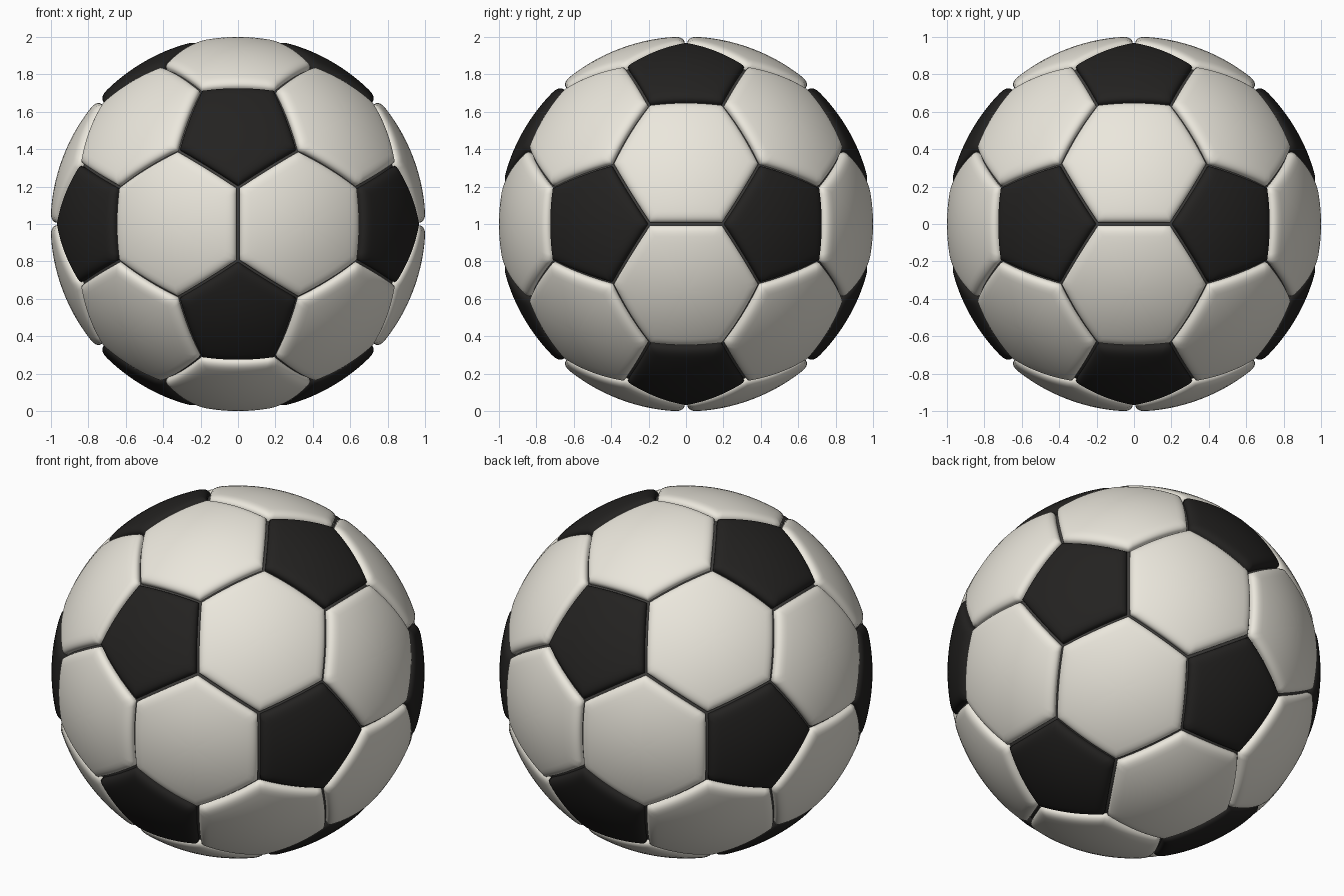
import bpy, bmesh, math
from itertools import combinations
from mathutils import Vector

if "Cube" in bpy.data.objects:
    bpy.data.objects.remove(bpy.data.objects["Cube"])

PHI = (1 + math.sqrt(5)) / 2
R = 1.0022            # the seams sit on the axes, so the ball peaks at 1.0
CENTRE = Vector((0, 0, 1))
SEG = 12              # segments along each panel side

# padded edge profile: (distance from seam, radius)
EDGE = [(0.008, 0.940), (0.008, 0.966), (0.0095, 0.975), (0.013, 0.982),
        (0.019, 0.988), (0.028, 0.9935), (0.040, 0.9972), (0.054, 0.9992), (0.070, 1.0)]


def material(name, rgb):
    m = bpy.data.materials.new(name)
    m.diffuse_color = (*rgb, 1)
    m.use_nodes = True
    m.node_tree.nodes["Principled BSDF"].inputs["Base Color"].default_value = m.diffuse_color
    return m


def finish(bm, name, mat):
    me = bpy.data.meshes.new(name)
    bm.to_mesh(me)
    bm.free()
    ob = bpy.data.objects.new(name, me)
    bpy.context.collection.objects.link(ob)
    me.materials.append(mat)
    me.shade_smooth()
    return ob


def add_panel(bm, corners):
    """One padded panel, built as rings shrinking to its middle."""
    c = sum(corners, Vector()) / len(corners)
    n = c.normalized()
    u = (corners[0] - c).normalized()
    w = n.cross(u)
    corners = sorted(corners, key=lambda p: math.atan2((p - c).dot(w), (p - c).dot(u)))
    k = len(corners)
    rim = [corners[i].lerp(corners[(i + 1) % k], j / SEG) for i in range(k) for j in range(SEG)]
    apothem = ((corners[0] + corners[1]) / 2 - c).length
    rings = [(1 - d / apothem, r) for d, r in EDGE]
    t0 = rings[-1][0]
    rings += [(t0 * (1 - i / 7), 1.0) for i in range(1, 7)]
    loops = [[bm.verts.new((c + (p - c) * t).normalized() * r * R + CENTRE) for p in rim]
             for t, r in rings]
    m = len(rim)
    for a, b in zip(loops, loops[1:]):
        for i in range(m):
            j = (i + 1) % m
            bm.faces.new((a[i], a[j], b[j], b[i]))
    mid = bm.verts.new(n * R + CENTRE)
    for i in range(m):
        bm.faces.new((loops[-1][i], loops[-1][(i + 1) % m], mid))


# icosahedron corners, scaled so the truncated corners lie on the unit sphere
ico = []
for a in (1, -1):
    for b in (PHI, -PHI):
        ico += [Vector((0, b, a)), Vector((b, a, 0)), Vector((a, 0, b))]
scale = 1 / ((2 * ico[0] + Vector((0, PHI, -1))) / 3).length


def near(p, q):
    return p is not q and abs((p - q).length - 2) < 0.01


def third(p, q):
    return (2 * p + q) / 3 * scale


# black pentagons, one at each icosahedron corner
bm = bmesh.new()
for v in ico:
    add_panel(bm, [third(v, q) for q in ico if near(v, q)])
finish(bm, "pentagon_panels", material("black_leather", (0.017, 0.016, 0.015)))

# white hexagons, one on each icosahedron face
bm = bmesh.new()
for tri in combinations(ico, 3):
    if all(near(p, q) for p, q in combinations(tri, 2)):
        add_panel(bm, [third(p, q) for p in tri for q in tri if p is not q])
finish(bm, "hexagon_panels", material("white_leather", (0.83, 0.80, 0.72)))

# dark core showing at the bottom of the seams
bm = bmesh.new()
bmesh.ops.create_icosphere(bm, subdivisions=5, radius=0.96)
bmesh.ops.translate(bm, verts=bm.verts, vec=CENTRE)
finish(bm, "seam_core", material("seam_grey", (0.05, 0.048, 0.045)))
